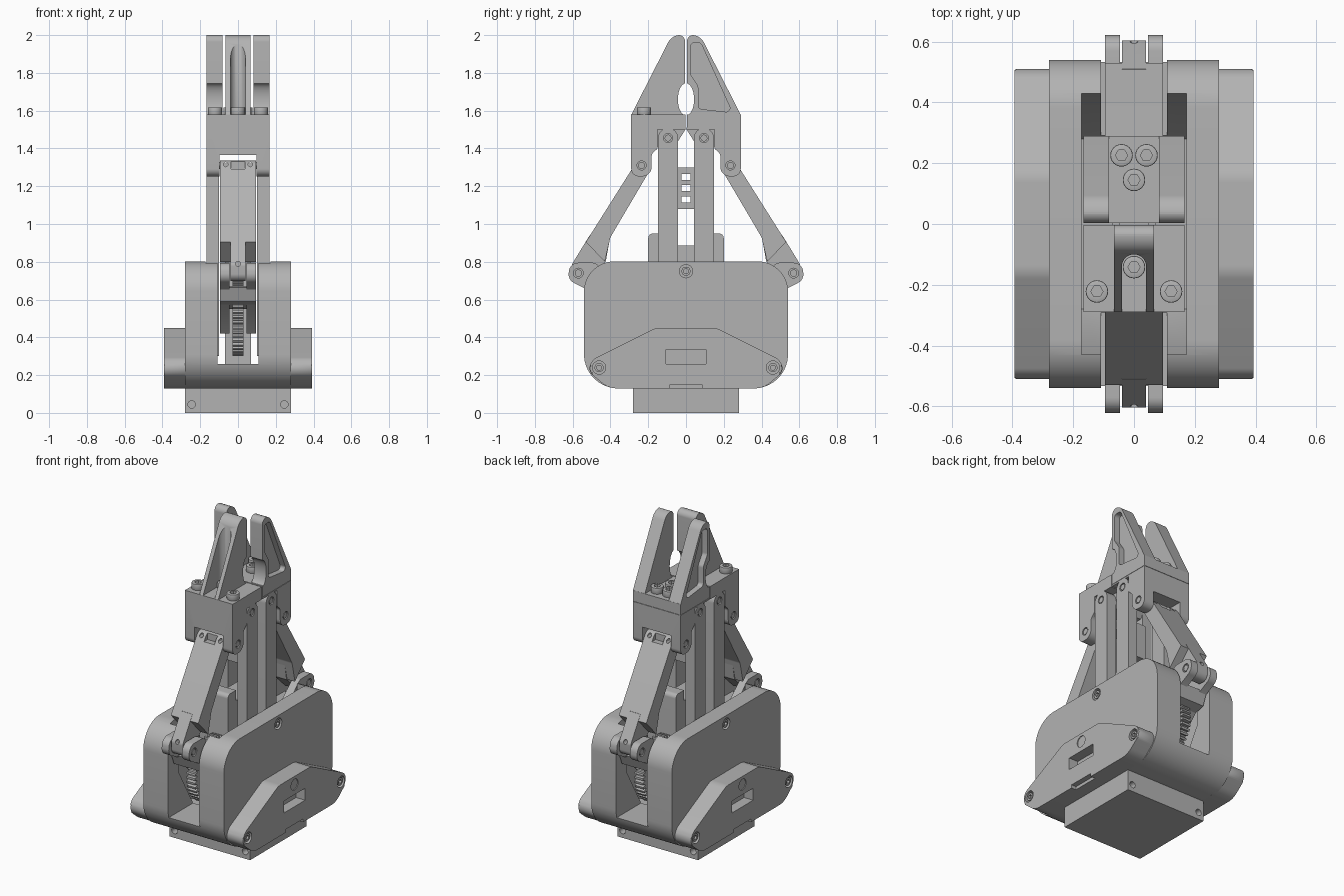
import bpy, bmesh, math
from mathutils import Vector

if "Cube" in bpy.data.objects:
    bpy.data.objects.remove(bpy.data.objects["Cube"], do_unlink=True)

grey = bpy.data.materials.new("machined_grey")
grey.use_nodes = True
grey.diffuse_color = (0.45, 0.45, 0.45, 1)
grey.node_tree.nodes["Principled BSDF"].inputs["Base Color"].default_value = (0.45, 0.45, 0.45, 1)
parts = []


def circle(a, b, r, n=24, rb=None):
    rb = rb or r
    return [(a + r * math.cos(math.tau * i / n), b + rb * math.sin(math.tau * i / n)) for i in range(n)]


def rect(a0, b0, a1, b1):
    return [(a0, b0), (a1, b0), (a1, b1), (a0, b1)]


def rounded(pts, steps=8):
    """Corner list (a, b, radius) to an outline with arc corners."""
    out = []
    for i, (a, b, r) in enumerate(pts):
        p = Vector((a, b))
        if r == 0:
            out.append(p[:])
            continue
        u = (Vector(pts[i - 1][:2]) - p).normalized()
        v = (Vector(pts[(i + 1) % len(pts)][:2]) - p).normalized()
        half = u.angle(v) / 2
        c = p + (u + v).normalized() * (r / math.sin(half))
        d = r / math.tan(half)
        s, e = p + u * d - c, p + v * d - c
        for k in range(steps + 1):
            out.append((c + s.lerp(e, k / steps).normalized() * r)[:])
    return out


def prism(name, pts, lo, hi, axis="x", side=1, bevel=0):
    """Extrude an outline along an axis; side=-1 mirrors it front to back."""
    put = {"x": lambda a, b, c: (c, a * side, b),
           "y": lambda a, b, c: (a, c * side, b),
           "z": lambda a, b, c: (a, b * side, c)}[axis]
    bm = bmesh.new()
    low = [bm.verts.new(put(a, b, lo)) for a, b in pts]
    high = [bm.verts.new(put(a, b, hi)) for a, b in pts]
    caps = [bm.faces.new(low), bm.faces.new(high)]
    for i in range(len(pts)):
        j = (i + 1) % len(pts)
        bm.faces.new((low[i], low[j], high[j], high[i]))
    if bevel:
        rim = [e for f in caps for e in f.edges]
        bmesh.ops.bevel(bm, geom=rim, offset=bevel, segments=2, affect="EDGES", profile=0.5)
    bmesh.ops.recalc_face_normals(bm, faces=bm.faces)
    me = bpy.data.meshes.new(name)
    bm.to_mesh(me)
    bm.free()
    me.materials.append(grey)
    ob = bpy.data.objects.new(name, me)
    bpy.context.collection.objects.link(ob)
    parts.append(ob)
    return ob


def combine(ob, pts, lo, hi, axis="x", side=1, op="DIFFERENCE"):
    tool = prism("cutter", pts, lo, hi, axis, side)
    parts.remove(tool)
    tool.hide_render = True
    mod = ob.modifiers.new("shape", "BOOLEAN")
    mod.operation, mod.object, mod.solver = op, tool, "EXACT"
    bpy.context.view_layer.objects.active = ob
    bpy.ops.object.modifier_apply(modifier=mod.name)
    bpy.data.objects.remove(tool, do_unlink=True)


def cap_screw(name, x, y, z):
    ob = prism(name, circle(x, y, 0.037), z, z + 0.04, "z", bevel=0.004)
    combine(ob, circle(x, y, 0.02, 6), z + 0.015, z + 0.1, "z")


def ring_hole(ob, y, z, r, face):
    """Round counterbore with a raised hollow pin, on both x sides."""
    for s in (-1, 1):
        combine(ob, circle(y, z, r), s * (face - 0.03), s * (face + 0.05))
        pin = prism("recessed_screw", circle(y, z, r * 0.68), s * (face - 0.035), s * (face - 0.004))
        combine(pin, circle(y, z, r * 0.4, 6), s * (face - 0.02), s * (face + 0.05))


# Mounting base with corner holes
base = prism("mounting_base", rect(-0.28, -0.28, 0.28, 0.28), 0, 0.16, "z")
for s in (-1, 1):
    for x in (-0.245, 0.245):
        combine(base, circle(x, 0.045, 0.02, 16), 0.22, 0.4, "y", s)

# Main housing, hollow, open on top and slotted front and back
body = prism("housing", rounded([(-0.54, 0.13, 0.18), (0.54, 0.13, 0.18),
                                 (0.54, 0.802, 0.16), (-0.54, 0.802, 0.16)], 12), -0.28, 0.28, bevel=0.008)
combine(body, [(-0.43, 0.9), (-0.43, 0.5), (-0.28, 0.24), (0.28, 0.24), (0.43, 0.5), (0.43, 0.9)], -0.172, 0.172)
for s in (-1, 1):
    combine(body, [(-0.7, 0.26), (-0.2, 0.26), (-0.2, 0.9), (-0.7, 0.9)], -0.108, 0.108, side=s)
ring_hole(body, 0, 0.75, 0.035, 0.28)

# Side covers with window, round dimple and bottom notch
for s in (-1, 1):
    cover = prism("side_cover", rounded([(-0.41, 0.13, 0.12), (0.41, 0.13, 0.12), (0.525, 0.225, 0.05),
                                         (0.49, 0.285, 0.06), (0.16, 0.45, 0.1), (-0.16, 0.45, 0.1),
                                         (-0.49, 0.285, 0.06), (-0.525, 0.225, 0.05)]),
                  s * 0.27, s * 0.393, bevel=0.008)
    combine(cover, rect(-0.105, 0.26, 0.105, 0.335), s * 0.33, s * 0.5)
    combine(cover, rect(-0.085, 0.1, 0.085, 0.15), s * 0.36, s * 0.5)
    combine(cover, circle(0, 0.398, 0.035), s * 0.388, s * 0.5)
    for y in (-0.46, 0.46):
        combine(cover, circle(y, 0.24, 0.035), s * 0.355, s * 0.5)
        pin = prism("cover_screw", circle(y, 0.24, 0.024), s * 0.35, s * 0.388)
        combine(pin, circle(y, 0.24, 0.014, 6), s * 0.37, s * 0.5)

# Central column and slotted spacer between the inner links
prism("centre_column", rounded([(-0.2, 0.24, 0), (0.2, 0.24, 0), (0.2, 0.95, 0.025), (0.12, 0.95, 0),
                                (0.12, 0.885, 0), (-0.12, 0.885, 0), (-0.12, 0.95, 0), (-0.2, 0.95, 0.025)]),
      -0.07, 0.07)
spacer = prism("slotted_spacer", rect(-0.042, 1.08, 0.042, 1.3), -0.05, 0.05)
for z in (1.13, 1.19, 1.25):
    combine(spacer, rect(-0.025, z - 0.016, 0.025, z + 0.016), -0.1, 0.1)

# Linkage, built once per side (outline coordinates are for the front)
for s in (1, -1):
    for m in (-1, 1):
        # Parallel inner links with pivot pins
        link = prism("inner_link", rounded([(-0.147, 0.3, 0), (-0.042, 0.3, 0),
                                            (-0.042, 1.508, 0.052), (-0.147, 1.508, 0.052)]),
                     m * 0.1, m * 0.166, side=s)
        combine(link, circle(-0.095, 1.455, 0.024), m * 0.155, m * 0.3, side=s)
        prism("inner_pin", circle(-0.095, 1.455, 0.018), m * 0.14, m * 0.164, side=s)
        # Crank fork arms
        arm = prism("crank_arm", rounded([(-0.615, 0.795, 0.05), (-0.625, 0.705, 0.05), (-0.5, 0.64, 0),
                                          (-0.28, 0.42, 0), (-0.22, 0.56, 0), (-0.48, 0.795, 0.04)]),
                    m * 0.046, m * 0.095, side=s)
        combine(arm, circle(-0.57, 0.74, 0.026), m * 0.085, m * 0.2, side=s)
        prism("crank_pin", circle(-0.57, 0.74, 0.019), m * 0.07, m * 0.093, side=s)
    prism("crank_bridge", [(-0.53, 0.665), (-0.5, 0.59), (-0.34, 0.55), (-0.34, 0.67)], -0.095, 0.095, side=s)

    # Toothed drive wheel
    teeth = 44
    gear = []
    for i in range(teeth):
        for k, r in ((0, 0.18), (0.3, 0.18), (0.42, 0.2), (0.85, 0.2)):
            t = math.tau * (i + k) / teeth
            gear.append((-0.27 + r * math.cos(t), 0.5 + r * math.sin(t)))
    prism("drive_gear", gear, -0.03, 0.03, side=s)

    # Outer link with narrow tongue at its lower end
    outer = prism("outer_link", rounded([(-0.29, 1.285, 0), (-0.53, 0.905, 0), (-0.43, 0.8, 0),
                                         (-0.4, 0.93, 0.04), (-0.182, 1.3, 0.03), (-0.235, 1.365, 0.045)]),
                  -0.095, 0.095, side=s)
    combine(outer, [(-0.4, 1.29), (-0.25, 1.29), (-0.25, 1.4), (-0.4, 1.4)], -0.036, 0.036, side=s)
    for x in (-0.065, 0.065):
        combine(outer, circle(x, 1.315, 0.012, 12), -0.32, -0.2, "y", s)
    tongue = prism("outer_link_tongue", rounded([(-0.51, 0.94, 0), (-0.605, 0.785, 0.03), (-0.6, 0.695, 0.04),
                                                 (-0.53, 0.7, 0.03), (-0.425, 0.8, 0), (-0.4, 0.94, 0)]),
                   -0.04, 0.04, side=s)
    combine(tongue, circle(0, 0.79, 0.013, 12), -0.7, -0.56, "y", s)

    # Knuckle block
    top = 1.58 if s == 1 else 1.51
    knuckle = prism("knuckle", rounded([(-0.29, top, 0), (-0.29, 1.252, 0.04), (-0.182, 1.252, 0.05),
                                        (-0.182, 1.37, 0.03), (-0.15, 1.4, 0.02), (-0.15, 1.5, 0),
                                        (-0.003, 1.5, 0), (-0.003, top, 0)]), -0.166, 0.166, side=s)
    combine(knuckle, [(-0.17, 1.41), (-0.06, 1.41), (-0.003, 1.5), (-0.003, 1.505), (-0.17, 1.505)],
            -0.1, 0.1, side=s, op="UNION")
    combine(knuckle, rect(-0.35, 1.2, -0.175, 1.366), -0.098, 0.098, side=s)
    for m in (-1, 1):
        combine(knuckle, circle(-0.235, 1.31, 0.024), m * 0.155, m * 0.3, side=s)
        prism("knuckle_pin", circle(-0.235, 1.31, 0.018), m * 0.08, m * 0.164, side=s)

# Fingers share one tapered outline and a round grip opening
finger = rounded([(-0.29, 1.578, 0), (-0.075, 2.0, 0.07), (-0.004, 2.0, 0.035), (-0.004, 1.578, 0)])
grip = circle(0, 1.66, 0.043, 32, 0.085)

# Front finger: single blade, slotted vertically on its outer slope
blade = prism("front_finger", finger, -0.065, 0.065)
combine(blade, grip, -0.3, 0.3)
combine(blade, rounded([(-0.04, -0.4, 0), (0.04, -0.4, 0), (0.04, -0.1, 0.039), (-0.04, -0.1, 0.039)]),
        1.57, 2.2, "z")

# Back finger: two prongs with outer pockets on a base plate
prism("back_finger_plate", rect(-0.166, 0.004, 0.166, 0.29), 1.512, 1.58, "z")
pocket = rounded([(-0.245, 1.59, 0.02), (-0.078, 1.96, 0.025), (-0.025, 1.96, 0.02), (-0.025, 1.79, 0.03),
                  (-0.065, 1.73, 0.03), (-0.065, 1.61, 0.02)])
for m in (-1, 1):
    prong = prism("back_finger_prong", finger, m * 0.083, m * 0.166, side=-1)
    combine(prong, grip, -0.3, 0.3)
    combine(prong, pocket, m * 0.13, m * 0.3, side=-1)

# Socket head screws holding the fingers
for x, y in ((-0.122, -0.222), (0.122, -0.222), (0, -0.142), (-0.041, 0.226), (0.041, 0.226), (0, 0.145)):
    cap_screw("cap_screw", x, y, 1.578)

# Smooth curved faces, keep sharp edges
bpy.ops.object.select_all(action="DESELECT")
for ob in parts:
    ob.select_set(True)
bpy.context.view_layer.objects.active = parts[0]
bpy.ops.object.shade_smooth_by_angle(angle=math.radians(30))
